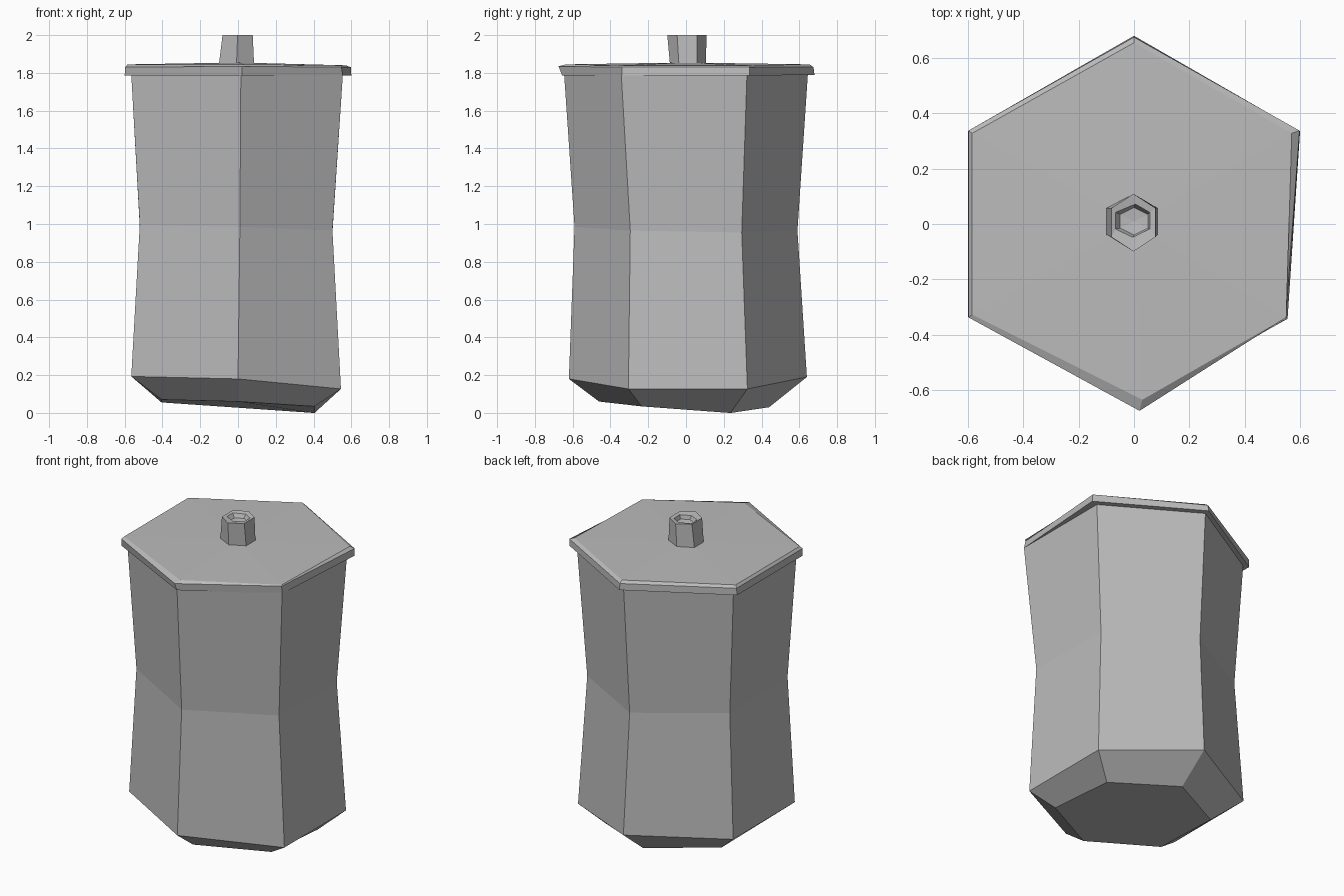
import bpy
import bmesh
from math import cos, sin, radians
from mathutils import Vector

cube = bpy.data.objects.get("Cube")
if cube:
    bpy.data.objects.remove(cube, do_unlink=True)

stone = bpy.data.materials.new("grey clay")
stone.use_nodes = True
GREY = (0.5, 0.5, 0.5, 1)
stone.diffuse_color = GREY
stone.node_tree.nodes["Principled BSDF"].inputs["Base Color"].default_value = GREY

CORNERS = ("right_back", "back", "left_back", "left_front", "front", "right_front")


def ring(half_x, half_y, z, centre=(0, 0), tilt=(0, 0), **nudges):
    """Hexagon with a corner at the back; tilt leans it, nudges shift single corners."""
    points = []
    for i, name in enumerate(CORNERS):
        angle = radians(30 + 60 * i)
        u, v = cos(angle) / cos(radians(30)), sin(angle)
        point = Vector((centre[0] + half_x * u, centre[1] + half_y * v,
                        z + tilt[0] * u + tilt[1] * v))
        points.append(point + Vector(nudges.get(name, (0, 0, 0))))
    return points


def loft(name, rings, start_cap=False, tip=None):
    """Bridge the rings, with an optional first cap and a fan to a last point."""
    bm = bmesh.new()
    loops = [[bm.verts.new(p) for p in r] for r in rings]
    for low, high in zip(loops, loops[1:]):
        for i in range(6):
            j = (i + 1) % 6
            bm.faces.new((low[i], low[j], high[j], high[i]))
    if start_cap:
        bm.faces.new(loops[0][::-1])
    if tip:
        top = bm.verts.new(tip)
        for i in range(6):
            bm.faces.new((loops[-1][i], loops[-1][(i + 1) % 6], top))
    mesh = bpy.data.meshes.new(name)
    bm.to_mesh(mesh)
    bm.free()
    mesh.materials.append(stone)
    obj = bpy.data.objects.new(name, mesh)
    bpy.context.collection.objects.link(obj)
    return obj


# Waisted jar body with a leaning, chamfered foot
loft("jar_body", [
    ring(0.405, 0.45, 0.045, (0, -0.01), (-0.018, -0.015), right_back=(0, 0.02, -0.02)),
    ring(0.555, 0.63, 0.16, (-0.01, 0.01), (-0.033, 0),
         front=(0.01, 0, 0.02), back=(0.01, 0, 0.03)),
    ring(0.51, 0.59, 0.975, (-0.01, 0), (-0.015, -0.01), front=(0.02, 0, 0)),
    ring(0.56, 0.645, 1.79, (-0.005, 0), front=(0.02, 0, 0), right_front=(0, -0.02, 0)),
], start_cap=True)

# Thin overhanging lid with a bevelled rim
loft("lid", [
    ring(0.6, 0.67, 1.785, right_front=(-0.045, -0.005, 0),
         front=(0.02, 0.015, 0), back=(0, 0.01, 0.005)),
    ring(0.598, 0.675, 1.83, right_front=(-0.05, 0, 0), front=(0.02, 0, 0.005)),
    ring(0.585, 0.655, 1.845, right_front=(-0.035, -0.01, -0.005),
         right_back=(-0.015, 0, -0.005), front=(0.03, 0.02, 0)),
], start_cap=True, tip=(0, 0, 1.855))

# Stubby hollow knob
loft("lid_knob", [
    ring(0.093, 0.095, 1.845, (-0.008, 0.01)),
    ring(0.08, 0.104, 2, (-0.002, 0.005)),
    ring(0.062, 0.06, 1.995, (-0.005, 0.012), back=(0.01, 0, 0)),
    ring(0.05, 0.05, 1.97, (0, 0.01)),
], tip=(0, 0.01, 1.965))
